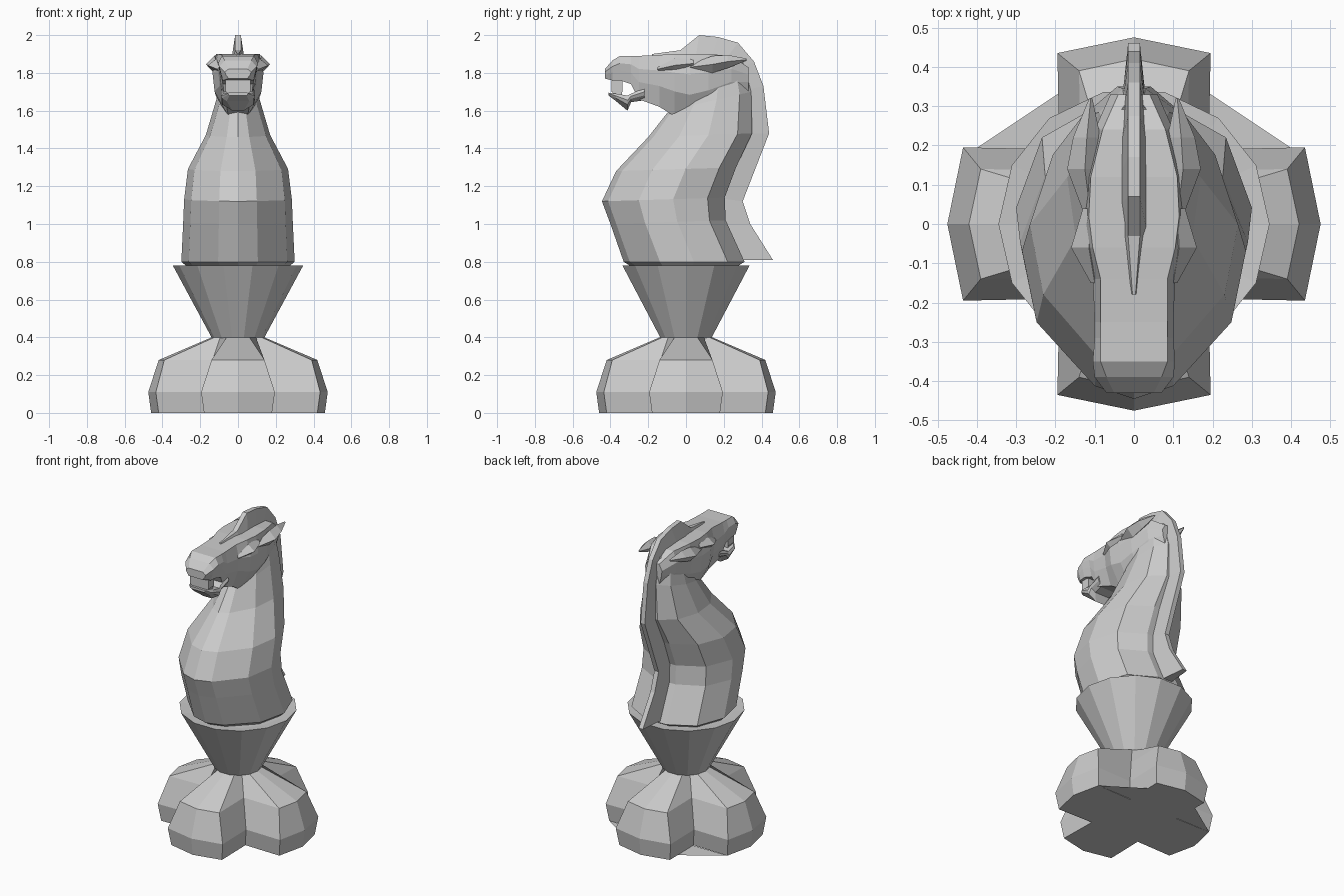
import bpy, bmesh, math
from mathutils import Vector

if "Cube" in bpy.data.objects:
    bpy.data.objects.remove(bpy.data.objects["Cube"])


def finish(name, bm):
    bmesh.ops.recalc_face_normals(bm, faces=bm.faces)
    me = bpy.data.meshes.new(name)
    bm.to_mesh(me)
    bm.free()
    ob = bpy.data.objects.new(name, me)
    bpy.context.collection.objects.link(ob)
    return ob


def loft(name, rings):
    """Join closed rings of points with flat faces and cap both ends."""
    bm = bmesh.new()
    vs = [[bm.verts.new(p) for p in r] for r in rings]
    n = len(vs[0])
    for a, b in zip(vs, vs[1:]):
        for i in range(n):
            j = (i + 1) % n
            bm.faces.new((a[i], a[j], b[j], b[i]))
    bm.faces.new(vs[0])
    bm.faces.new(vs[-1])
    return finish(name, bm)


def circle(r, z, n=14):
    return [(r * math.sin(2 * math.pi * (i + .5) / n),
             -r * math.cos(2 * math.pi * (i + .5) / n), z) for i in range(n)]


def box(name, c, s):
    x, y, z = c
    a, b, h = (v / 2 for v in s)
    return loft(name, [[(x - a, y - b, k), (x + a, y - b, k),
                        (x + a, y + b, k), (x - a, y + b, k)] for k in (z - h, z + h)])


# four-lobed foot: z, tip, shoulder, half width, notch
def lobes(z, tip, sh, hw, notch):
    pts = []
    for k in range(4):
        d = Vector((round(math.cos(k * math.pi / 2)), round(math.sin(k * math.pi / 2)), 0))
        p = Vector((-d.y, d.x, 0))
        for u, v in ((sh, -hw), (tip, 0), (sh, hw), (notch, notch)):
            pts.append(d * u + p * v + Vector((0, 0, z)))
    return pts


loft("foot", [lobes(0, .46, .42, .18, .175), lobes(.11, .475, .435, .195, .19),
              lobes(.28, .42, .39, .14, .135), lobes(.4, .14, .125, .06, .095)])

# thin sheet bridging the rear notches underneath
bm = bmesh.new()
bm.faces.new([bm.verts.new(p) for p in ((0, .46, 0), (-.42, .18, 0), (.42, .18, 0))])
finish("foot_underside", bm)

# flared cup
loft("cup", [circle(.13, .39), circle(.14, .4), circle(.345, .78), circle(.29, .775)])

# chest and neck: front y,z / back y,z / half width
section = [(0, 0), (.05, .35), (.3, .87), (.58, 1), (.86, .78), (1, .25)]


def neck_ring(yf, zf, yb, zb, w):
    half = [(w * s, yf + (yb - yf) * t, zf + (zb - zf) * t) for t, s in section]
    return half + [(-x, y, z) for x, y, z in reversed(half[1:])]


loft("body", [neck_ring(*r) for r in (
    (-.29, .775, .27, .775, .27),
    (-.33, .8, .31, .8, .30),
    (-.40, 1.0, .21, 1.02, .29),
    (-.445, 1.12, .205, 1.14, .285),
    (-.37, 1.28, .265, 1.3, .265),
    (-.20, 1.46, .35, 1.48, .17),
    (-.09, 1.6, .345, 1.7, .115),
    (0, 1.7, .30, 1.86, .09))])


# head and jaw: y, top z, bottom z, half widths at top, middle, bottom
def head_ring(y, zt, zb, wt, wm, wb):
    h = zt - zb
    half = [(wt, y, zt), (wm, y, zt - .3 * h), (wm * .92, y, zt - .6 * h), (wb, y, zb)]
    return half + [(-x, b, z) for x, b, z in reversed(half)]


loft("head", [head_ring(*r) for r in (
    (-.43, 1.82, 1.77, .05, .07, .05),
    (-.39, 1.865, 1.76, .07, .10, .08),
    (-.35, 1.89, 1.76, .085, .105, .085),
    (-.29, 1.89, 1.74, .085, .10, .08),
    (-.25, 1.89, 1.66, .085, .10, .07),
    (-.14, 1.895, 1.62, .085, .105, .06),
    (-.06, 1.90, 1.57, .105, .135, .05),
    (.02, 1.90, 1.54, .115, .13, .04),
    (.12, 1.90, 1.58, .11, .125, .05),
    (.24, 1.89, 1.66, .08, .10, .06),
    (.33, 1.83, 1.7, .04, .06, .04))])
loft("lower_jaw", [head_ring(*r) for r in (
    (-.41, 1.695, 1.68, .05, .055, .045),
    (-.37, 1.69, 1.65, .08, .09, .06),
    (-.31, 1.68, 1.60, .085, .09, .03),
    (-.29, 1.69, 1.645, .08, .09, .05),
    (-.22, 1.72, 1.655, .08, .09, .06))])
box("upper_teeth", (0, -.365, 1.735), (.13, .06, .07))
box("lower_teeth", (0, -.365, 1.695), (.12, .05, .03))

# ears and brows, one pair each: y, x, z, x radius, z radius
def diamond(y, x, z, rx, rz, s):
    return [(s * (x + rx), y, z), (s * x, y, z + rz), (s * (x - rx), y, z), (s * x, y, z - rz)]


for side, s in (("right", 1), ("left", -1)):
    loft("ear_" + side, [diamond(*r, s) for r in (
        (.02, .11, 1.83, .015, .015), (.14, .125, 1.845, .045, .045),
        (.22, .12, 1.86, .035, .035), (.32, .11, 1.87, .004, .006))])
    loft("brow_" + side, [diamond(*r, s) for r in (
        (-.15, .10, 1.82, .01, .01), (-.06, .115, 1.84, .045, .035),
        (.04, .11, 1.85, .02, .03))])

# mane ridge running down the back: outer y,z / inner y,z
mane = [(.46, .81, .27, .81), (.34, 1.0, .16, 1.0), (.30, 1.12, .16, 1.14),
        (.44, 1.48, .29, 1.48), (.41, 1.73, .27, 1.7), (.36, 1.86, .24, 1.8),
        (.275, 1.96, .2, 1.86), (.17, 1.99, .13, 1.87), (.07, 2.0, .05, 1.87),
        (-.03, 1.92, -.03, 1.87), (-.18, 1.9, -.18, 1.88)]
rings = []
for i, (yo, zo, yi, zi) in enumerate(mane):
    k = .25 if i == len(mane) - 1 else 1
    rings.append([(.015 * k, yo, zo), (.035 * k, yi, zi), (-.035 * k, yi, zi), (-.015 * k, yo, zo)])
loft("mane", rings)
